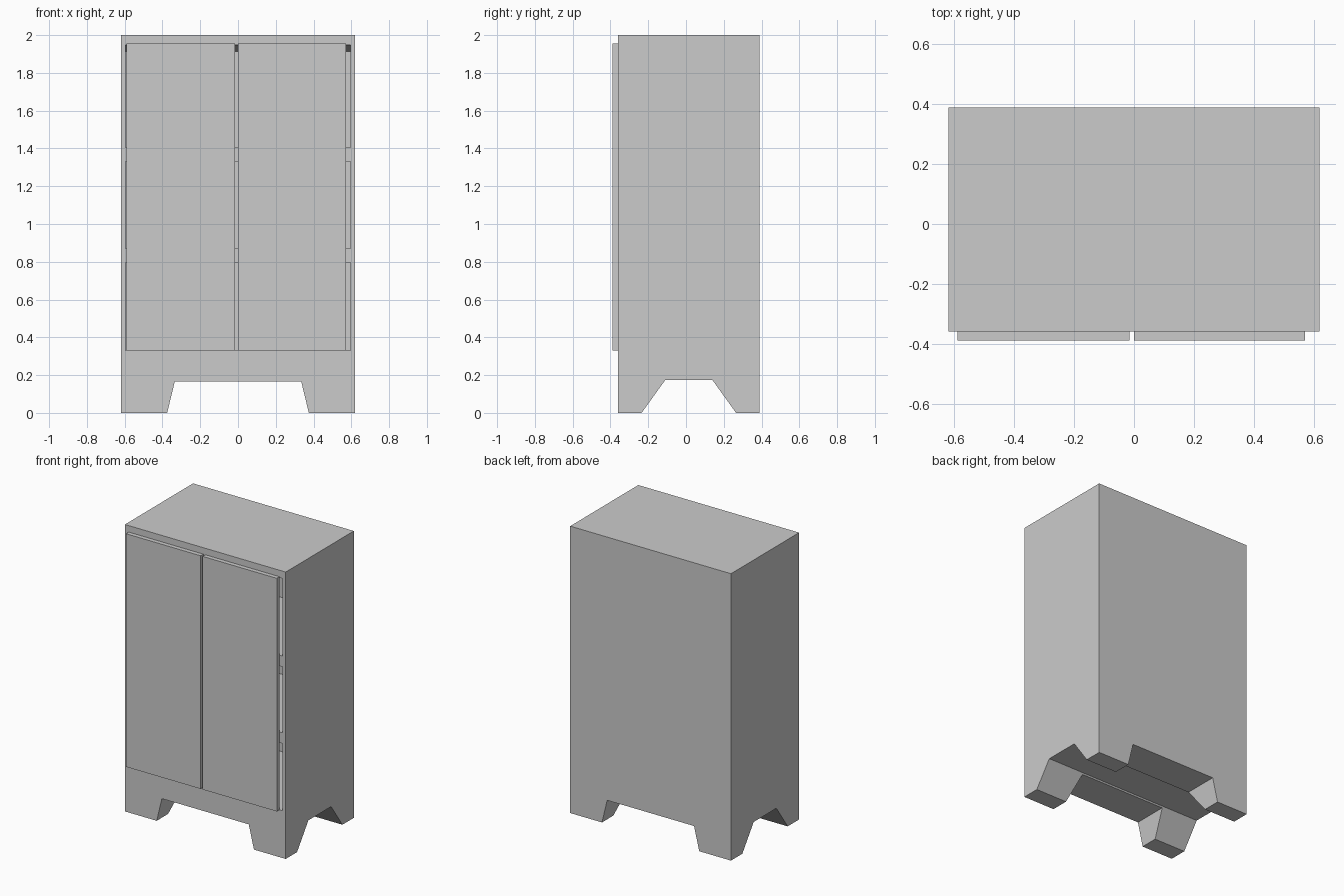
import bpy, bmesh
from mathutils import Vector

if "Cube" in bpy.data.objects:
    bpy.data.objects.remove(bpy.data.objects["Cube"])


def make_object(name, bm):
    bmesh.ops.recalc_face_normals(bm, faces=bm.faces)
    mesh = bpy.data.meshes.new(name)
    bm.to_mesh(mesh)
    bm.free()
    obj = bpy.data.objects.new(name, mesh)
    bpy.context.collection.objects.link(obj)
    return obj


def box(name, x0, x1, y0, y1, z0, z1):
    bm = bmesh.new()
    bmesh.ops.create_cube(bm, size=1)
    for v in bm.verts:
        v.co = ((x0, x1)[v.co.x > 0], (y0, y1)[v.co.y > 0], (z0, z1)[v.co.z > 0])
    return make_object(name, bm)


def arch_cutter(name, centre, foot_half, top_half, height, along):
    """Trapezoid prism; the profile lies in x-z (along='y') or y-z (along='x')."""
    profile = [(-foot_half, -0.1), (-foot_half, 0), (-top_half, height),
               (top_half, height), (foot_half, 0), (foot_half, -0.1)]
    bm = bmesh.new()
    if along == 'y':
        verts = [bm.verts.new((centre + u, -1, z)) for u, z in profile]
        step = Vector((0, 2, 0))
    else:
        verts = [bm.verts.new((-1, centre + u, z)) for u, z in profile]
        step = Vector((2, 0, 0))
    face = bm.faces.new(verts)
    out = bmesh.ops.extrude_face_region(bm, geom=[face])
    bmesh.ops.translate(bm, vec=step,
                        verts=[g for g in out['geom'] if isinstance(g, bmesh.types.BMVert)])
    return make_object(name, bm)


def cut(target, cutter):
    mod = target.modifiers.new("cut", 'BOOLEAN')
    mod.operation = 'DIFFERENCE'
    mod.solver = 'EXACT'
    mod.object = cutter
    bpy.context.view_layer.objects.active = target
    bpy.ops.object.modifier_apply(modifier=mod.name)
    bpy.data.objects.remove(cutter)


# Cabinet carcass: front/back and side arches leave four tapered feet
body = box("cabinet_body", -0.62, 0.62, -0.36, 0.39, 0, 2)
cut(body, arch_cutter("front_arch", 0, 0.375, 0.335, 0.165, 'y'))
cut(body, arch_cutter("side_arch", 0.015, 0.25, 0.125, 0.174, 'x'))

# Hollow interior, slightly lower ceiling at the back
hollow = box("hollow", -0.595, 0.595, -0.5, 0.36, 0.33, 1.955)
for v in hollow.data.vertices:
    if v.co.y > 0 and v.co.z > 1:
        v.co.z = 1.91
cut(body, hollow)

# Shelves
for name, z in (("lower_shelf", 0.795), ("upper_shelf", 1.33)):
    box(name, -0.6, 0.6, -0.355, 0.385, z, z + 0.075)

# Doors
for name, x0, x1 in (("left_door", -0.59, -0.015), ("right_door", 0.0, 0.572)):
    box(name, x0, x1, -0.39, -0.36, 0.33, 1.955)
